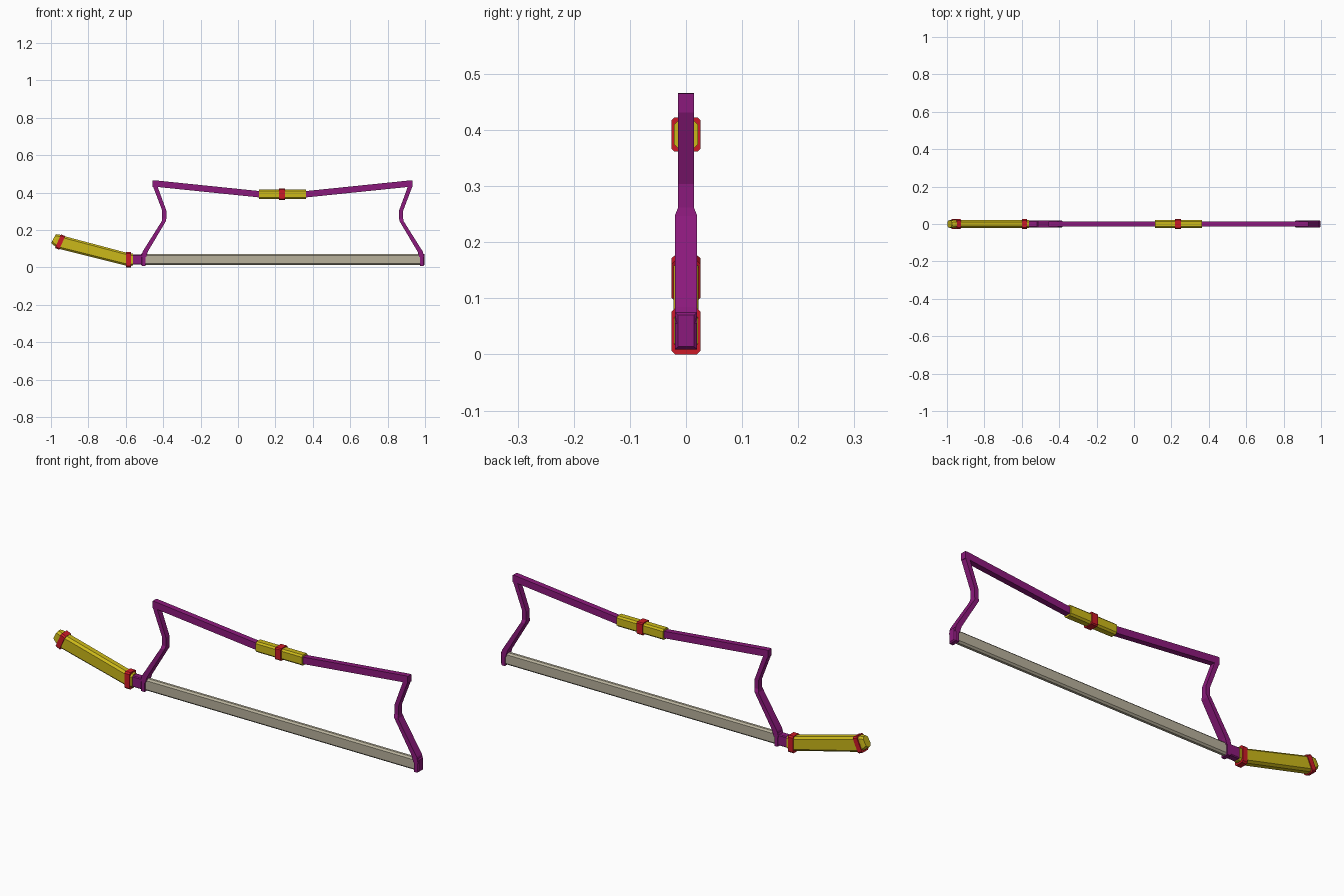
import bpy, bmesh, math

if "Cube" in bpy.data.objects:
    bpy.data.objects.remove(bpy.data.objects["Cube"])

CX = 0.239  # mirror centre of the bow frame


def mat(name, c):
    m = bpy.data.materials.new(name)
    m.diffuse_color = (*c, 1)
    m.use_nodes = True
    m.node_tree.nodes["Principled BSDF"].inputs["Base Color"].default_value = m.diffuse_color
    return m


PURPLE = mat("purple", (0.26, 0.01, 0.20))
YELLOW = mat("yellow", (0.60, 0.48, 0.01))
RED = mat("red", (0.60, 0.01, 0.02))
BEIGE = mat("beige", (0.48, 0.44, 0.33))


def section(hw, hh, c):
    """Rectangle of half width hw, half height hh with chamfer c."""
    if c == 0:
        return [(-hw, -hh), (hw, -hh), (hw, hh), (-hw, hh)]
    return [(-hw + c, -hh), (hw - c, -hh), (hw, -hh + c), (hw, hh - c),
            (hw - c, hh), (-hw + c, hh), (-hw, hh - c), (-hw, -hh + c)]


def loft(name, stations, material, chamfer=0.0, mirror=False):
    """Stations: x, z, tilt of the section plane in degrees, half width, half height."""
    for side in ((1, -1) if mirror else (1,)):
        bm = bmesh.new()
        rings = []
        for x, z, tilt, hw, hh in stations:
            a = math.radians(tilt)
            ring = []
            for y, h in section(hw, hh, chamfer):
                px = x + h * math.sin(a)
                px = px if side == 1 else 2 * CX - px
                ring.append(bm.verts.new((px, y, z + h * math.cos(a))))
            rings.append(ring)
        n = len(rings[0])
        for r, s in zip(rings, rings[1:]):
            for i in range(n):
                bm.faces.new((r[i], r[(i + 1) % n], s[(i + 1) % n], s[i]))
        bm.faces.new(rings[0])
        bm.faces.new(rings[-1])
        bmesh.ops.recalc_face_normals(bm, faces=bm.faces)
        me = bpy.data.meshes.new(name)
        bm.to_mesh(me)
        bm.free()
        me.materials.append(material)
        ob = bpy.data.objects.new(name + ("" if not mirror else "_left" if side == 1 else "_right"), me)
        bpy.context.collection.objects.link(ob)


# Long lower bar
loft("lower_bar", [(-0.50, 0.042, 0, 0.014, 0.030), (0.98, 0.042, 0, 0.014, 0.030)], BEIGE, 0.008)

# Frame: end caps, bent struts and sloping top limbs
loft("end_cap", [(-0.519, 0.042, 0, 0.014, 0.028), (-0.513, 0.042, 0, 0.020, 0.033),
                 (-0.495, 0.042, 0, 0.020, 0.033)], PURPLE, mirror=True)
loft("strut", [(-0.504, 0.055, 90, 0.020, 0.013), (-0.496, 0.085, 90, 0.020, 0.014),
               (-0.397, 0.247, 90, 0.020, 0.011), (-0.394, 0.262, 90, 0.014, 0.011),
               (-0.394, 0.304, 90, 0.014, 0.011), (-0.443, 0.435, 90, 0.014, 0.012)],
     PURPLE, mirror=True)
loft("top_limb", [(-0.456, 0.448, 0, 0.014, 0.017), (-0.445, 0.449, 0, 0.014, 0.017),
                  (0.12, 0.391, 0, 0.014, 0.017)], PURPLE, mirror=True)

# Centre grip
loft("centre_grip", [(0.111, 0.392, 0, 0.021, 0.026), (0.363, 0.392, 0, 0.021, 0.026)], YELLOW, 0.008)
loft("centre_grip_band", [(0.219, 0.392, 0, 0.026, 0.030), (0.251, 0.392, 0, 0.026, 0.030)], RED, 0.005)

# Rear handle
loft("handle_neck", [(-0.57, 0.042, 0, 0.018, 0.027), (-0.515, 0.042, 0, 0.018, 0.027)], PURPLE, 0.004)
loft("handle", [(-0.562, 0.042, 0, 0.021, 0.032), (-0.588, 0.042, 0, 0.022, 0.035),
                (-0.945, 0.134, 24, 0.022, 0.037), (-0.972, 0.148, 26, 0.021, 0.032),
                (-0.986, 0.155, 28, 0.018, 0.026)], YELLOW, 0.010)
loft("handle_front_band", [(-0.600, 0.0415, 0, 0.026, 0.0415), (-0.573, 0.0415, 0, 0.026, 0.0415)], RED, 0.007)
loft("handle_rear_band", [(-0.962, 0.141, 24, 0.026, 0.040), (-0.940, 0.131, 24, 0.026, 0.040)], RED, 0.007)
